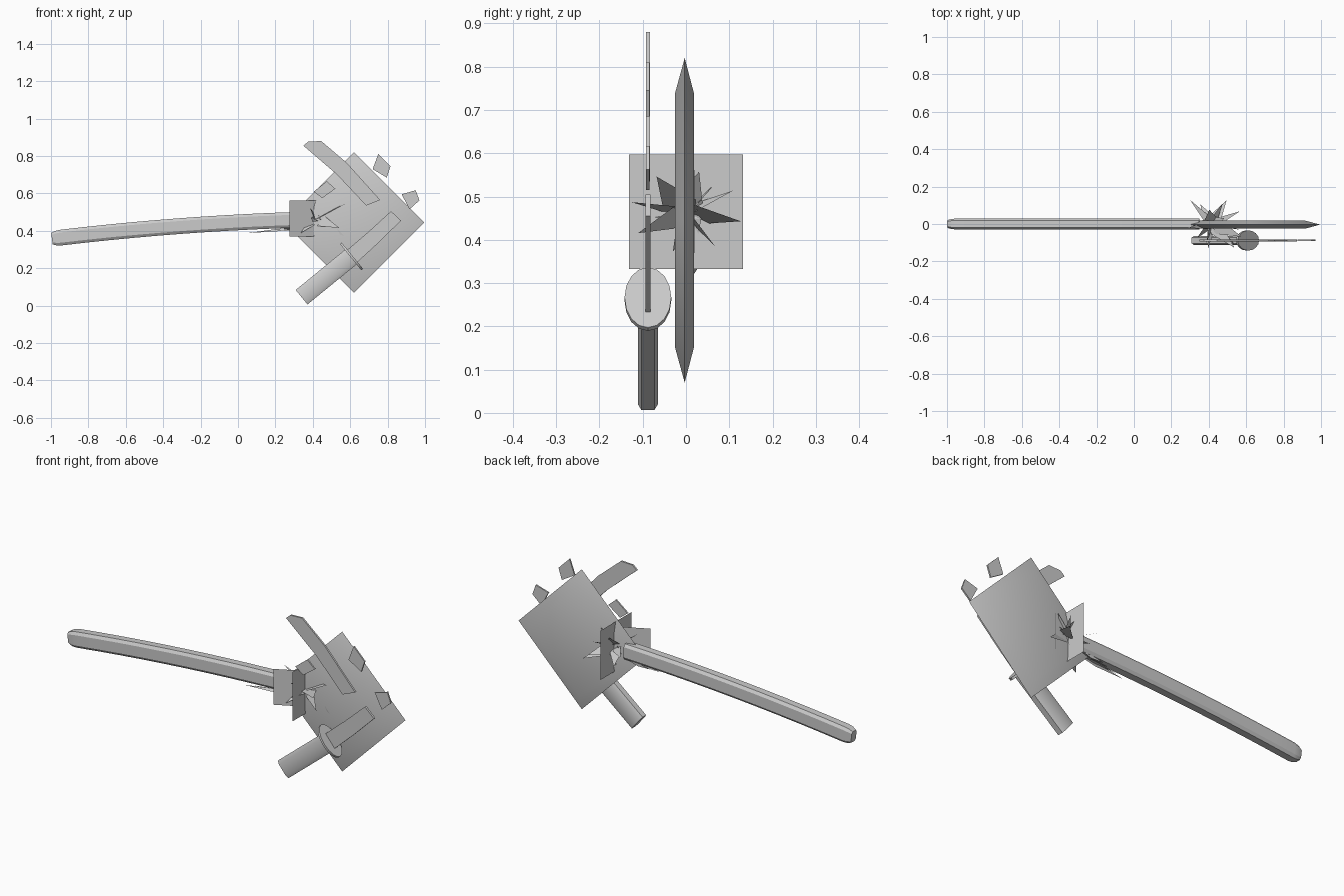
import bpy
import bmesh
import random
from math import cos, sin, pi, radians
from mathutils import Vector

random.seed(4)
if "Cube" in bpy.data.objects:
    bpy.data.objects.remove(bpy.data.objects["Cube"])

Y = Vector((0, 1, 0))


def finish(name, bm, smooth=True):
    mesh = bpy.data.meshes.new(name)
    bm.to_mesh(mesh)
    bm.free()
    obj = bpy.data.objects.new(name, mesh)
    bpy.context.collection.objects.link(obj)
    if smooth:
        bpy.ops.object.select_all(action="DESELECT")
        obj.select_set(True)
        bpy.context.view_layer.objects.active = obj
        bpy.ops.object.shade_smooth_by_angle(angle=radians(30))
    return obj


def loft(name, rings):
    """Skin a list of equal-length point rings and cap both ends."""
    bm = bmesh.new()
    loops = [[bm.verts.new(p) for p in ring] for ring in rings]
    n = len(loops[0])
    for a, b in zip(loops, loops[1:]):
        for i in range(n):
            j = (i + 1) % n
            bm.faces.new((a[i], a[j], b[j], b[i]))
    bm.faces.new(loops[0])
    bm.faces.new(loops[-1])
    bmesh.ops.recalc_face_normals(bm, faces=bm.faces)
    return finish(name, bm)


def section(centre, axis, half_y, half_v, cut=0.35):
    """Octagonal section at right angles to an axis lying in the XZ plane."""
    v = Vector((-axis.z, 0, axis.x))
    k = 1 - cut
    corners = [(1, -k), (1, k), (k, 1), (-k, 1), (-1, k), (-1, -k), (-k, -1), (k, -1)]
    return [centre + Y * (a * half_y) + v * (b * half_v) for a, b in corners]


def plate(name, outline, y, thick):
    """Thin flat piece from an XZ outline."""
    return loft(name, [[Vector((x, y + s * thick / 2, z)) for x, z in outline]
                       for s in (-1, 1)])


# Long, slightly bowed handle with rounded-off butt
path = [Vector((x, 0, 0.46 - 0.062 * ((0.35 - x) / 1.35) ** 2 - 0.03 * (0.35 - x)))
        for x in [-0.995, -0.975] + [-0.95 + 0.13 * i for i in range(11)]]
handle = []
for i, p in enumerate(path):
    axis = (path[min(i + 1, len(path) - 1)] - path[max(i - 1, 0)]).normalized()
    size = (0.72, 0.92)[i] if i < 2 else 1
    handle.append(section(p, axis, 0.029 * size, 0.042 * size))
loft("long_handle", handle)

# Square head standing on its corner, thinned to an edge all round
head_rings = []
for y, r in ((-0.025, 0.295), (-0.003, 0.375), (0.018, 0.295)):
    head_rings.append([Vector((0.62 + r * cos(i * pi / 2), y, 0.445 + r * sin(i * pi / 2)))
                       for i in range(4)])
loft("square_head", head_rings)

# Broken sword: grip, oval guard and blade stub
SWORD_Y = -0.088
pommel = Vector((0.34, SWORD_Y, 0.045))
guard = Vector((0.607, SWORD_Y, 0.263))
axis = (guard - pommel).normalized()
side = Vector((-axis.z, 0, axis.x))
loft("sword_grip", [section(pommel.lerp(guard, t), axis, 0.023, 0.05) for t in (0, 0.5, 1)])
loft("sword_guard", [[guard + axis * s + side * (0.09 * cos(a)) + Y * (0.054 * sin(a))
                      for a in [i * pi / 8 for i in range(16)]] for s in (-0.006, 0.006)])
plate("sword_blade_stub", [(0.575, 0.29), (0.63, 0.225), (0.75, 0.335), (0.872, 0.455),
                           (0.818, 0.505), (0.70, 0.397)], SWORD_Y, 0.012)

# Snapped-off tip and loose fragments
plate("sword_tip", [(0.35, 0.855), (0.375, 0.877), (0.445, 0.88), (0.58, 0.765),
                    (0.76, 0.565), (0.685, 0.535), (0.53, 0.70)], SWORD_Y, 0.01)
fragments = {
    "inner": [(0.405, 0.61), (0.475, 0.665), (0.52, 0.625), (0.45, 0.575)],
    "upper": [(0.75, 0.81), (0.815, 0.745), (0.795, 0.685), (0.72, 0.73)],
    "outer": [(0.875, 0.595), (0.95, 0.617), (0.97, 0.563), (0.917, 0.515)],
}
for name, outline in fragments.items():
    plate(name + "_blade_fragment", outline, SWORD_Y, 0.008)


def panel(name, centre, u, v):
    bm = bmesh.new()
    bm.faces.new([bm.verts.new(centre + u * a + v * b)
                  for a, b in ((-1, -1), (1, -1), (1, 1), (-1, 1))])
    return finish(name, bm, False)


# Flat panels crossing at the joint
joint = Vector((0.415, 0, 0.465))
panel("joint_panel", joint, Y * 0.132, Vector((0, 0, 0.132)))
panel("angled_panel", joint + Vector((-0.03, -0.035, 0)),
      Vector((0.11, 0.055, 0)), Vector((0, 0, 0.096)))


def splinter(bm, root, tip, width, roll):
    """Kite-shaped sliver, widest two thirds of the way back from its tip."""
    d = tip - root
    e = d.orthogonal().normalized()
    f = d.normalized().cross(e)
    w = (e * cos(roll) + f * sin(roll)) * width
    mid = root.lerp(tip, 0.4)
    bm.faces.new([bm.verts.new(p) for p in (root, mid + w, tip, mid - w)])


# Star of splinters bursting from the joint
bm = bmesh.new()
COUNT = 16
for i in range(COUNT):
    a = 2 * pi * (i + 0.4) / COUNT
    along = random.uniform(0.04, 0.17) if i % 2 else random.uniform(-0.15, 0)
    tip = joint + Vector((along, 0.13 * cos(a), 0.095 * sin(a)))
    root = joint - (tip - joint) * 0.3
    splinter(bm, root, tip, random.uniform(0.02, 0.045), random.uniform(0, pi))
finish("joint_splinters", bm, False)

# Slivers peeling from the underside of the handle
bm = bmesh.new()
for i in range(4):
    y = 0.012 * (i - 1.5)
    splinter(bm, Vector((0.32, y, 0.415)), Vector((0.05 + 0.05 * i, y, 0.388 + 0.005 * i)),
             0.009, i * 0.8)
finish("handle_slivers", bm, False)
